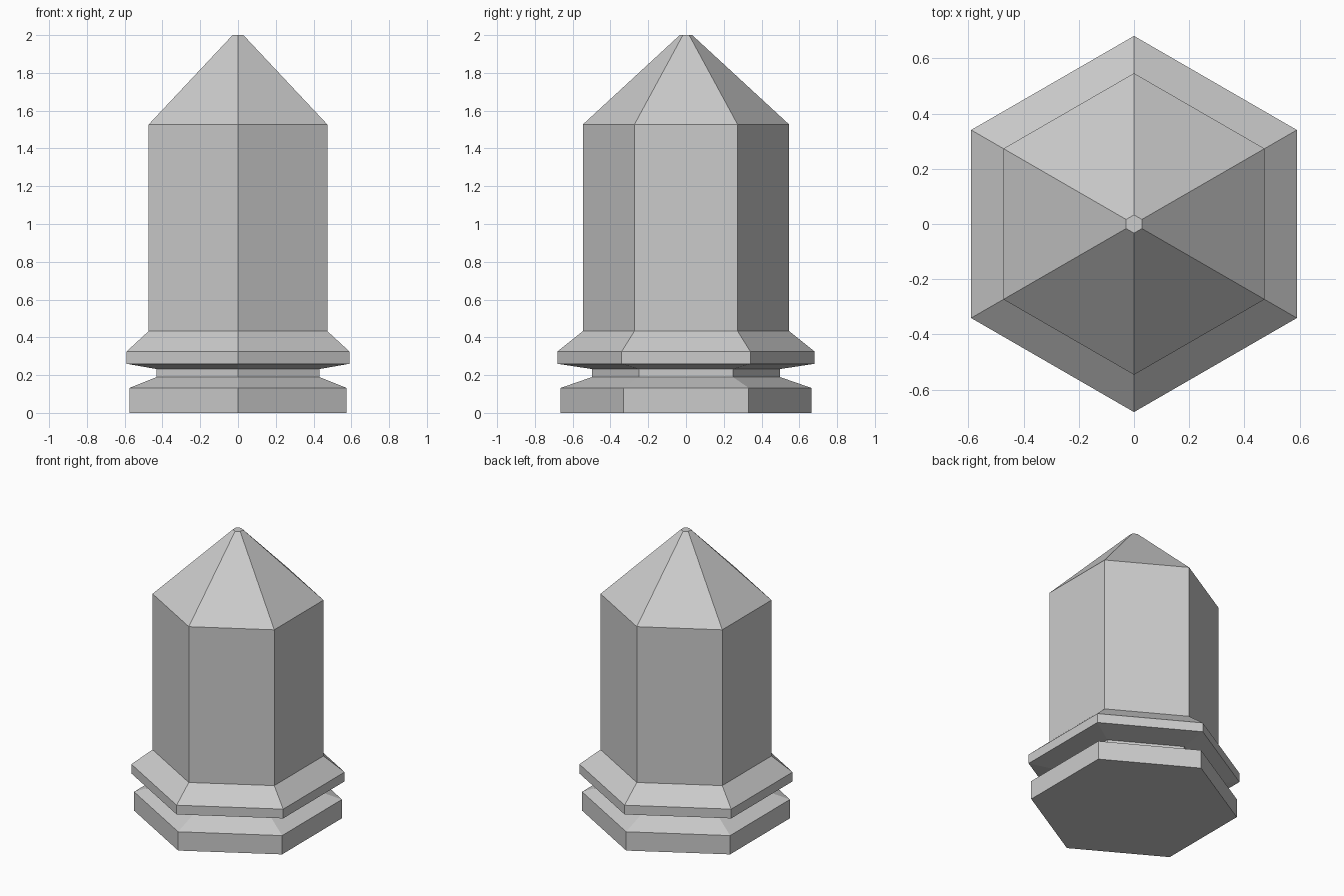
import bpy, bmesh
from math import cos, sin, pi

if "Cube" in bpy.data.objects:
    bpy.data.objects.remove(bpy.data.objects["Cube"])

SIDES = 6

# Profile of the post: (corner radius, height), bottom to top
PROFILE = [
    (0.664, 0.0), (0.664, 0.132),    # foot
    (0.497, 0.19), (0.497, 0.232),   # neck
    (0.681, 0.26), (0.681, 0.325),   # collar
    (0.546, 0.433), (0.546, 1.527),  # shaft
    (0.033, 2.0),                    # blunt pointed tip
]


def hex_loft(name, profile):
    bm = bmesh.new()
    # One hexagonal ring per profile point, with corners facing front and back
    rings = [[bm.verts.new((r * cos(pi / 2 + 2 * pi * i / SIDES),
                            r * sin(pi / 2 + 2 * pi * i / SIDES), z))
              for i in range(SIDES)] for r, z in profile]
    # Side walls between neighbouring rings
    for low, high in zip(rings, rings[1:]):
        for i in range(SIDES):
            j = (i + 1) % SIDES
            bm.faces.new((low[i], low[j], high[j], high[i]))
    # Underside and flat tip
    bm.faces.new(rings[0][::-1])
    bm.faces.new(rings[-1])
    mesh = bpy.data.meshes.new(name)
    bm.to_mesh(mesh)
    bm.free()
    obj = bpy.data.objects.new(name, mesh)
    bpy.context.collection.objects.link(obj)
    return obj


hex_loft("hexagonal_post", PROFILE)
